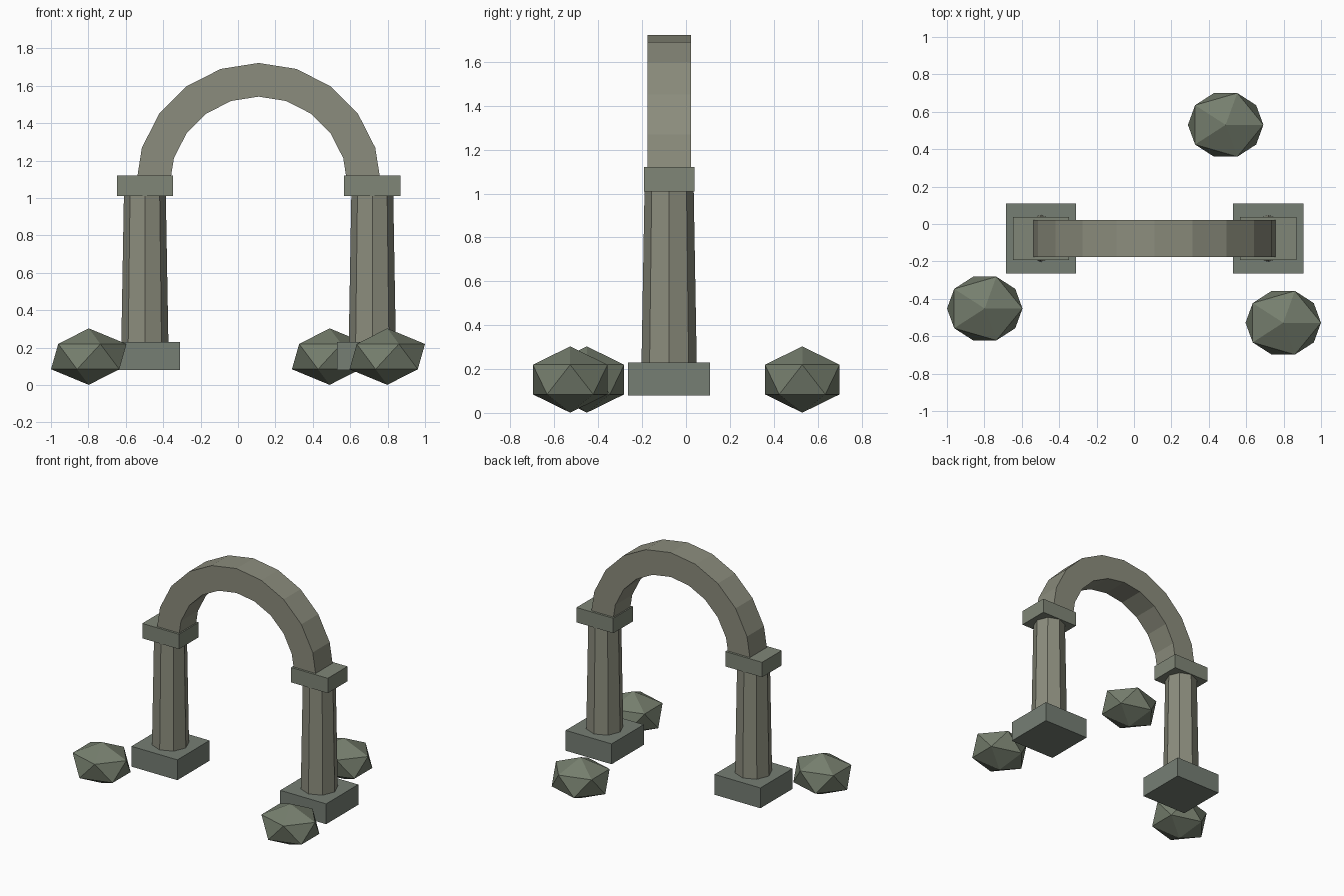
import bpy, bmesh
from math import sin, cos, pi
from mathutils import Matrix

if "Cube" in bpy.data.objects:
    bpy.data.objects.remove(bpy.data.objects["Cube"])

CX, CY = 0.11, -0.077      # centre of the gateway
SPAN = 0.608               # half distance between the columns


def material(name, rgb):
    m = bpy.data.materials.new(name)
    m.diffuse_color = (*rgb, 1)
    m.use_nodes = True
    m.node_tree.nodes["Principled BSDF"].inputs["Base Color"].default_value = m.diffuse_color
    return m


PALE = material("pale_stone", (0.26, 0.265, 0.205))
MID = material("mid_stone", (0.215, 0.24, 0.185))
DARK = material("base_stone", (0.18, 0.21, 0.175))
MOSSY = material("mossy_stone", (0.18, 0.21, 0.155))


def finish(name, bm, mat):
    bmesh.ops.recalc_face_normals(bm, faces=bm.faces)
    mesh = bpy.data.meshes.new(name)
    bm.to_mesh(mesh)
    bm.free()
    mesh.materials.append(mat)
    ob = bpy.data.objects.new(name, mesh)
    bpy.context.collection.objects.link(ob)
    return ob


def box(name, loc, size, mat):
    bm = bmesh.new()
    bmesh.ops.create_cube(bm, size=1,
                          matrix=Matrix.Translation(loc) @ Matrix.Diagonal((*size, 1)))
    return finish(name, bm, mat)


# Columns with plinth, tapered octagonal shaft and capital
for side, s in (("left", -1), ("right", 1)):
    x = CX + s * SPAN
    box(side + "_plinth", (x, CY, 0.155), (0.375, 0.375, 0.15), DARK)
    bm = bmesh.new()
    bmesh.ops.create_cone(bm, cap_ends=True, segments=8, radius1=0.126, radius2=0.112,
                          depth=0.80, matrix=Matrix.Translation((x, CY, 0.62)))
    finish(side + "_shaft", bm, PALE)
    box(side + "_capital", (x, CY, 1.065), (0.30, 0.23, 0.11), MID)

# Arch: rectangular section swept over a half circle in ten segments
SEG, R_IN, R_OUT, Z0, HALF = 10, 0.476, 0.656, 1.066, 0.099
bm = bmesh.new()
rings = []
for i in range(SEG + 1):
    a = pi * i / SEG
    rings.append([bm.verts.new((CX + r * cos(a), CY + y, Z0 + r * sin(a)))
                  for r, y in ((R_IN, -HALF), (R_OUT, -HALF), (R_OUT, HALF), (R_IN, HALF))])
for p, q in zip(rings, rings[1:]):
    for k in range(4):
        n = (k + 1) % 4
        bm.faces.new((p[k], p[n], q[n], q[k]))
bm.faces.new(rings[0])
bm.faces.new(rings[-1])
finish("arch", bm, PALE)

# Loose boulders
for i, (x, y) in enumerate(((-0.798, -0.452), (0.798, -0.528), (0.49, 0.53))):
    bm = bmesh.new()
    bmesh.ops.create_icosphere(bm, subdivisions=1, radius=1,
                               matrix=Matrix.Translation((x, y, 0.152))
                               @ Matrix.Diagonal((0.2255, 0.2, 0.151, 1)))
    finish(f"boulder_{i + 1}", bm, MOSSY)
